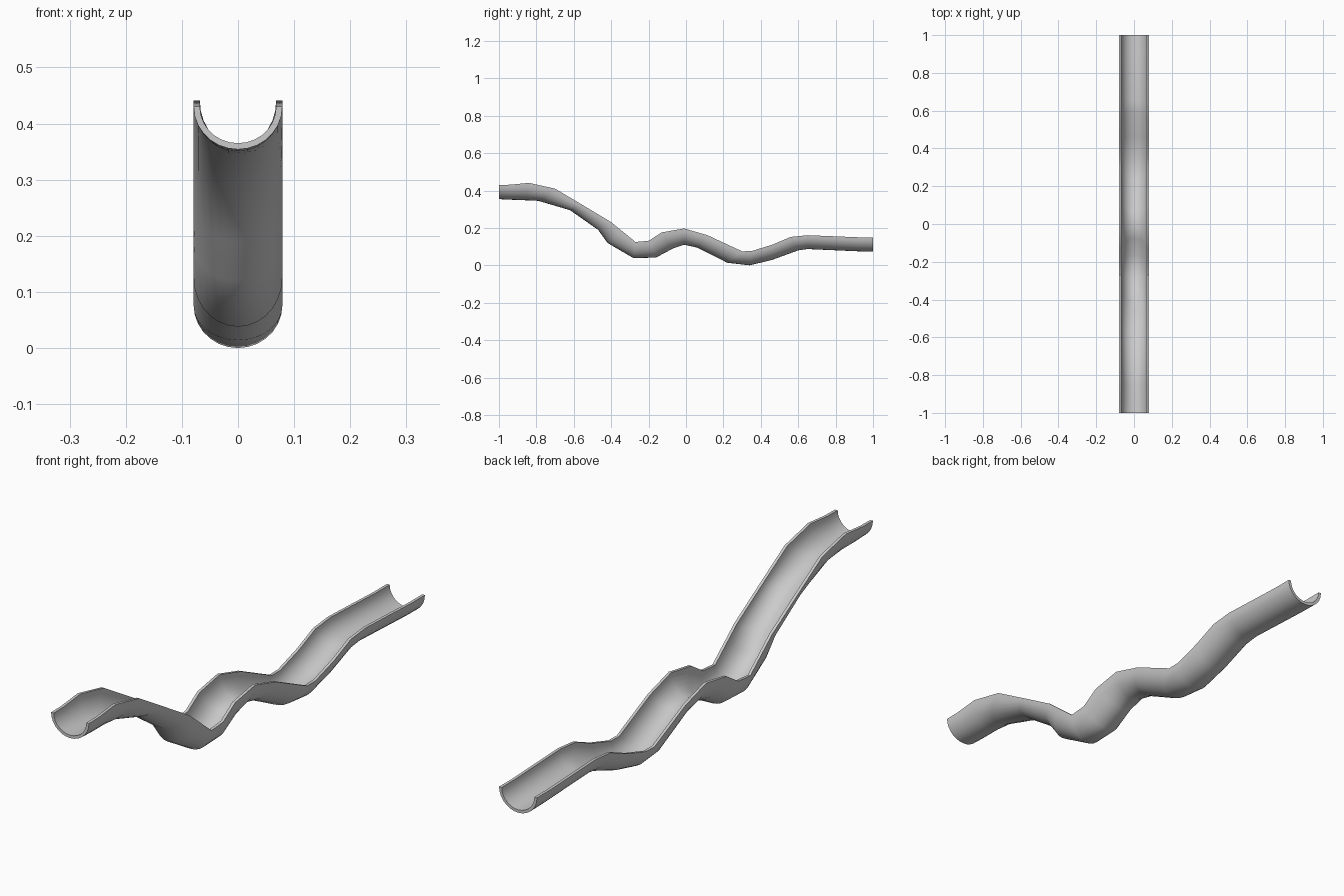
import bpy, bmesh, math
from mathutils import Vector

if "Cube" in bpy.data.objects:
    bpy.data.objects.remove(bpy.data.objects["Cube"])

# Stations along the slide: rim (y, z), bottom (y, z)
stations = [
    ((-1.00, .430), (-1.00, .354)),
    ((-.94, .431), (-.94, .351)),
    ((-.84, .441), (-.86, .348)),
    ((-.70, .410), (-.79, .345)),
    ((-.55, .321), (-.62, .295)),
    ((-.40, .231), (-.47, .190)),
    ((-.34, .182), (-.42, .120)),
    ((-.27, .125), (-.28, .038)),
    ((-.20, .131), (-.16, .042)),
    ((-.13, .176), (-.07, .090)),
    ((-.01, .197), (-.01, .110)),
    ((.115, .161), (.06, .095)),
    ((.30, .075), (.22, .014)),
    ((.35, .076), (.34, .000)),
    ((.46, .110), (.46, .029)),
    ((.56, .152), (.60, .080)),
    ((.65, .161), (.65, .087)),
    ((.92, .150), (.92, .075)),
    ((1.00, .150), (1.00, .073)),
]
HALF, WALL, SEG = .079, .011, 14


def section(bm, rim, low):
    """Closed half-pipe outline: outer arc, then inner arc back."""
    r, b = Vector((0, *rim)), Vector((0, *low))
    down = b - r
    ring = []
    for inset, order in ((0, range(SEG + 1)), (WALL, range(SEG, -1, -1))):
        depth = down * (1 - inset / down.length)
        for i in order:
            t = math.pi * i / SEG
            p = r + depth * math.sin(t)
            p.x = -(HALF - inset) * math.cos(t)
            ring.append(bm.verts.new(p))
    return ring


# Loft the half-pipe through all stations
bm = bmesh.new()
rings = [section(bm, *s) for s in stations]
n = len(rings[0])
for a, b in zip(rings, rings[1:]):
    for i in range(n):
        j = (i + 1) % n
        bm.faces.new((a[i], a[j], b[j], b[i]))

# Cap both ends with quads across the wall
for ring in (rings[0], rings[-1]):
    for i in range(SEG):
        bm.faces.new((ring[i], ring[i + 1], ring[n - 2 - i], ring[n - 1 - i]))
bmesh.ops.recalc_face_normals(bm, faces=bm.faces)

mesh = bpy.data.meshes.new("half_pipe_slide")
bm.to_mesh(mesh)
bm.free()
slide = bpy.data.objects.new("half_pipe_slide", mesh)
bpy.context.collection.objects.link(slide)
bpy.context.view_layer.objects.active = slide
slide.select_set(True)
bpy.ops.object.shade_smooth_by_angle(angle=math.radians(35))
